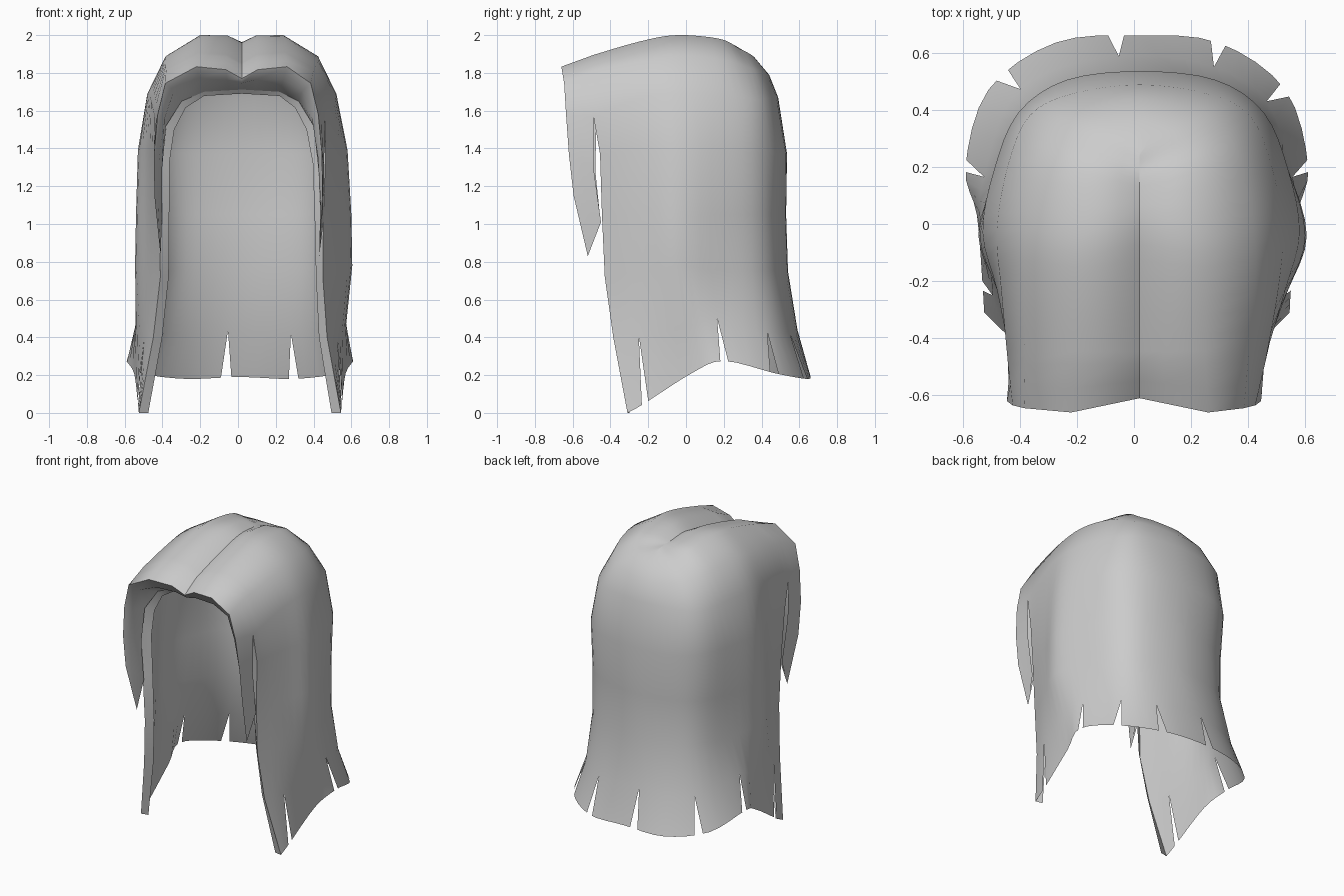
import bpy, bmesh
from mathutils import Vector

if "Cube" in bpy.data.objects:
    bpy.data.objects.remove(bpy.data.objects["Cube"])

# Half profiles, each running from the parting down to the hem
temple = [(0, -.49, 1.84), (.23, -.49, 1.895), (.39, -.49, 1.81), (.45, -.49, 1.57), (.45, -.455, 1.37),
          (.435, -.445, 1.05), (.43, -.43, .72), (.46, -.385, .4), (.535, -.31, 0)]
cheek = [(0, -.25, 1.91), (.23, -.25, 1.965), (.405, -.24, 1.86), (.485, -.23, 1.67), (.505, -.23, 1.39),
         (.51, -.23, 1.05), (.51, -.23, .75), (.51, -.25, .41), (.54, -.22, .05)]
side = [(0, -.02, 1.96), (.22, -.05, 2.0), (.40, -.02, 1.89), (.50, -.02, 1.69), (.555, -.03, 1.39),
        (.57, -.04, 1.05), (.575, -.04, .78), (.555, .0, .45), (.56, .03, .21)]
rear_side = [(0, .13, 1.955), (.2, .18, 1.98), (.36, .20, 1.87), (.46, .21, 1.68), (.515, .19, 1.39),
             (.51, .19, 1.05), (.51, .19, .75), (.54, .165, .5), (.60, .20, .275)]
corner = [(0, .20, 1.955), (.16, .28, 1.93), (.288, .34, 1.825), (.385, .38, 1.66), (.43, .39, 1.38),
          (.41, .39, 1.05), (.41, .39, .75), (.45, .43, .43), (.52, .47, .21)]
rear = [(0, .24, 1.95), (.1, .33, 1.905), (.185, .40, 1.81), (.24, .455, 1.67), (.26, .505, 1.37),
        (.255, .485, 1.05), (.26, .495, .75), (.265, .55, .42), (.285, .635, .18)]
back = [(0, .26, 1.945), (0, .36, 1.885), (0, .44, 1.79), (0, .488, 1.67), (0, .535, 1.37),
        (0, .53, 1.05), (0, .54, .75), (0, .59, .44), (0, .66, .19)]
# Front lock, its turned-in lining, and the front-facing edge strip behind it
lip = [(0, -.61, 1.77), (.24, -.66, 1.833), (.385, -.645, 1.745), (.425, -.635, 1.58), (.445, -.62, 1.37),
       (.445, -.595, 1.15), (.42, -.52, .83)]
lock_back = temple[:4] + [(.445, -.49, 1.3), (.435, -.45, 1.01), (.42, -.52, .83)]
lining_mid = [(0, -.59, 1.745), (.22, -.61, 1.765), (.34, -.60, 1.705), (.39, -.60, 1.56), (.42, -.58, 1.35),
              (.43, -.56, 1.12), (.42, -.52, .83)]
lining_deep = [(0, -.45, 1.712), (.2, -.45, 1.70), (.31, -.45, 1.65), (.39, -.475, 1.52), (.415, -.48, 1.28),
               (.42, -.452, 1.01), (.42, -.52, .83)]
strip_outer = lining_deep[:3] + temple[3:]
strip_inner = [(0, -.43, 1.69), (.2, -.43, 1.678), (.29, -.43, 1.615), (.35, -.43, 1.5), (.38, -.425, 1.32),
               (.385, -.41, 1.03), (.39, -.39, .72), (.415, -.35, .4), (.485, -.30, 0)]

SHIFT = [.02, .02, .02, .02, .025, .03, .03, .015, .01]   # slight lean of the centre line


def prepare(profile, sign):
    """Place a half profile on one side; add a point that rounds the parting groove."""
    pts = []
    for i, (x, y, z) in enumerate(profile):
        lean = SHIFT[i] * (1 if i < 2 else min(1, max(0, (y + .62) / .3)))   # front locks lean less
        pts.append(Vector((x * sign + lean, y, z)))
    mid = pts[0].lerp(pts[1], .35)
    mid.z += min(.025, max(0, pts[1].z - pts[0].z) * .6)
    pts.insert(1, mid)
    return pts


def spline(a, b, c, d, t):
    return .5 * (2 * b + (c - a) * t + (2 * a - 5 * b + 4 * c - d) * t * t + (3 * b - a - 3 * c + d) * t ** 3)


def smooth_columns(cols, n):
    out = []
    for k in range(len(cols) - 1):
        quad = [cols[max(k - 1, 0)], cols[k], cols[k + 1], cols[min(k + 2, len(cols) - 1)]]
        out += [[spline(*p, j / n) for p in zip(*quad)] for j in range(n)]
    return out + [cols[-1]]


def add_grid(bm, cols, slits=(), apex=8, flip=False):
    """Skin columns with quads, opening a wedge below the apex row at each slit column."""
    last = len(cols[0]) - 1

    def point(c, r, toward):
        p = cols[c][r]
        if c in slits and r > apex:
            p = p.lerp(cols[toward][r], .38 * (r - apex) / (last - apex))
        return p

    for c in range(len(cols) - 1):
        for r in range(last):
            ps = [point(c, r, c + 1), point(c, r + 1, c + 1), point(c + 1, r + 1, c), point(c + 1, r, c)]
            uniq = []
            for p in ps:
                if all((p - q).length > 1e-5 for q in uniq):
                    uniq.append(p)
            if len(uniq) > 2:
                bm.faces.new([bm.verts.new(p) for p in (uniq[::-1] if flip else uniq)])


def finish(bm, name, material):
    bmesh.ops.remove_doubles(bm, verts=bm.verts, dist=1e-4)
    mesh = bpy.data.meshes.new(name)
    bm.to_mesh(mesh)
    bm.free()
    mesh.materials.append(material)
    ob = bpy.data.objects.new(name, mesh)
    bpy.context.collection.objects.link(ob)
    bpy.ops.object.select_all(action='DESELECT')
    ob.select_set(True)
    bpy.context.view_layer.objects.active = ob
    bpy.ops.object.shade_smooth_by_angle(angle=1.1)
    # Crisp crease along the parting
    for e in mesh.edges:
        a, b = (mesh.vertices[i].co for i in e.vertices)
        if abs(a.x - .02) < .002 and abs(b.x - .02) < .002 and min(a.z, b.z) > 1.76 and max(a.y, b.y) < .25:
            e.use_edge_sharp = True


grey = bpy.data.materials.new("plain_grey")
grey.diffuse_color = (.6, .6, .6, 1)
grey.use_nodes = True
grey.node_tree.nodes["Principled BSDF"].inputs["Base Color"].default_value = grey.diffuse_color

# Long hair shell from one temple round the back to the other, with the front locks joined on
half = [temple, cheek, side, rear_side, corner, rear]
full = [prepare(p, 1) for p in half] + [prepare(back, 1)] + [prepare(p, -1) for p in reversed(half)]
bm = bmesh.new()
add_grid(bm, smooth_columns(full, 4), slits=(4, 12, 16, 20, 25, 31, 36, 44))
for sign in (1, -1):
    front = [prepare(lip, sign), prepare(lock_back, sign)]
    add_grid(bm, smooth_columns(front, 2), flip=sign < 0)
finish(bm, "hair_shell", grey)

# Lining turned in under the fringe and behind the front locks
bm = bmesh.new()
for sign in (1, -1):
    add_grid(bm, [prepare(p, sign) for p in (lining_deep, lining_mid, lip)], flip=sign < 0)
finish(bm, "fringe_lining", grey)

# Front-facing edge strip running down one curtain, over the brow and down the other
bm = bmesh.new()
for sign in (1, -1):
    add_grid(bm, [prepare(strip_inner, sign), prepare(strip_outer, sign)], flip=sign < 0)
finish(bm, "opening_edge", grey)
